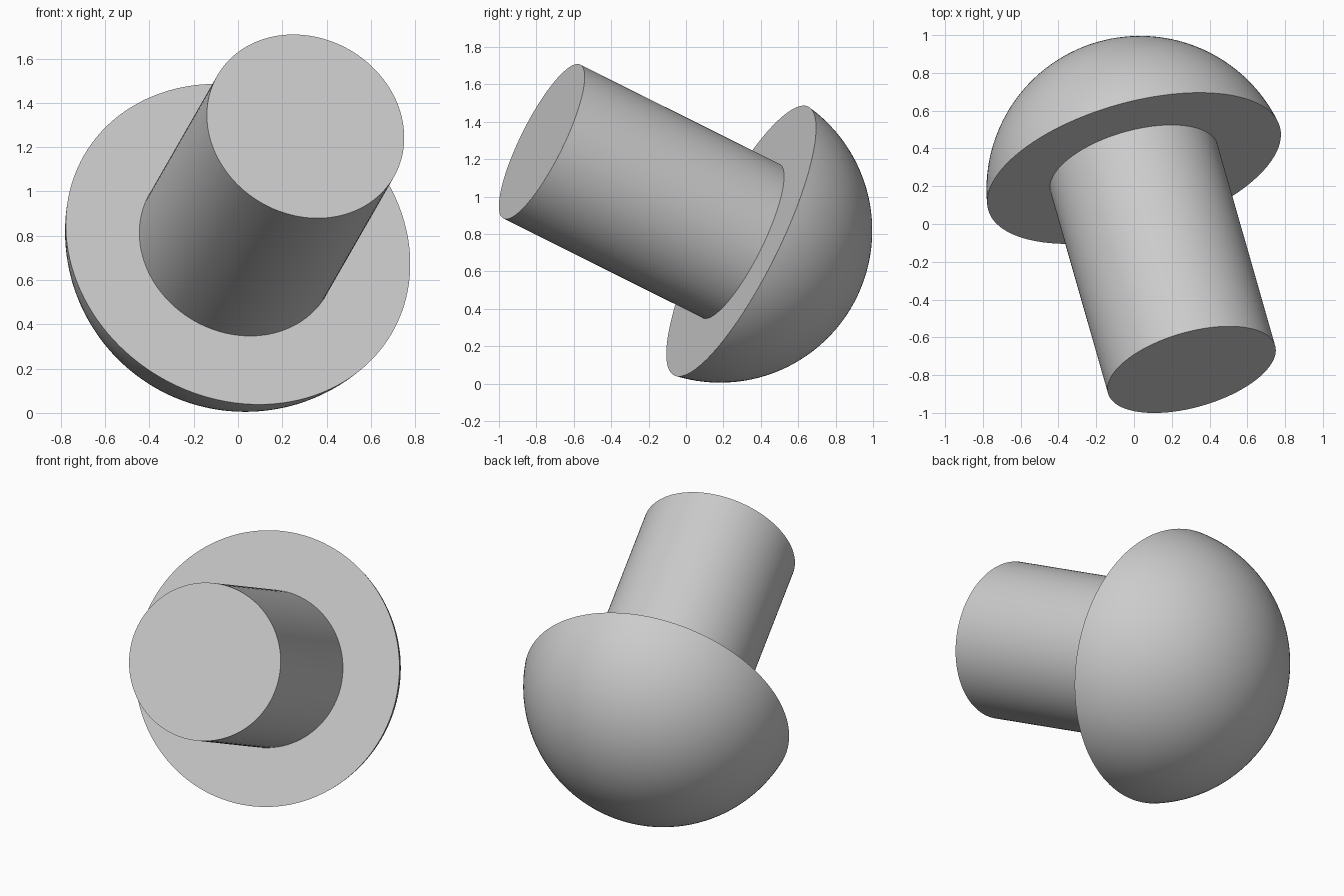
import bpy, bmesh
from math import sin, cos, asin, pi, radians, hypot
from mathutils import Vector

cube = bpy.data.objects.get("Cube")
if cube:
    bpy.data.objects.remove(cube, do_unlink=True)

SEGMENTS = 128
HEAD_RADIUS, SHANK_RADIUS = 0.803, 0.46
SPHERE_OFFSET = 0.13               # sphere centre lies this far up the shank
seat = Vector((0, 0.295, 0.762))   # centre of the flat underside of the head
tip = Vector((0.305, -0.771, 1.294))  # centre of the shank's end

grey = bpy.data.materials.new("light grey")
grey.use_nodes = True
colour = (0.6, 0.6, 0.6, 1)
grey.diffuse_color = colour
grey.node_tree.nodes["Principled BSDF"].inputs["Base Color"].default_value = colour

# Half profile: domed cap from its pole to the rim, flat underside, shank, end
sphere = hypot(HEAD_RADIUS, SPHERE_OFFSET)
rim_angle = pi / 2 - asin(SPHERE_OFFSET / sphere)
steps = 40
profile = [(sphere * sin(rim_angle * i / steps),
            SPHERE_OFFSET - sphere * cos(rim_angle * i / steps))
           for i in range(steps + 1)]
length = (tip - seat).length
profile += [(SHANK_RADIUS, 0), (SHANK_RADIUS, length), (0, length)]

# Turn the profile into one closed solid
bm = bmesh.new()
verts = [bm.verts.new((r, 0, z)) for r, z in profile]
edges = [bm.edges.new(pair) for pair in zip(verts, verts[1:])]
bmesh.ops.spin(bm, geom=verts + edges, cent=(0, 0, 0), axis=(0, 0, 1),
               angle=2 * pi, steps=SEGMENTS, use_duplicate=False)
bmesh.ops.remove_doubles(bm, verts=bm.verts[:], dist=0.0001)
bmesh.ops.recalc_face_normals(bm, faces=bm.faces[:])
mesh = bpy.data.meshes.new("round_head_rivet")
bm.to_mesh(mesh)
bm.free()
mesh.materials.append(grey)

# Tilt the rivet so that its shank points forward and up
rivet = bpy.data.objects.new("round_head_rivet", mesh)
bpy.context.collection.objects.link(rivet)
rivet.location = seat
rivet.rotation_euler = (tip - seat).to_track_quat('Z', 'Y').to_euler()

bpy.ops.object.select_all(action='DESELECT')
rivet.select_set(True)
bpy.context.view_layer.objects.active = rivet
bpy.ops.object.shade_smooth_by_angle(angle=radians(30))
